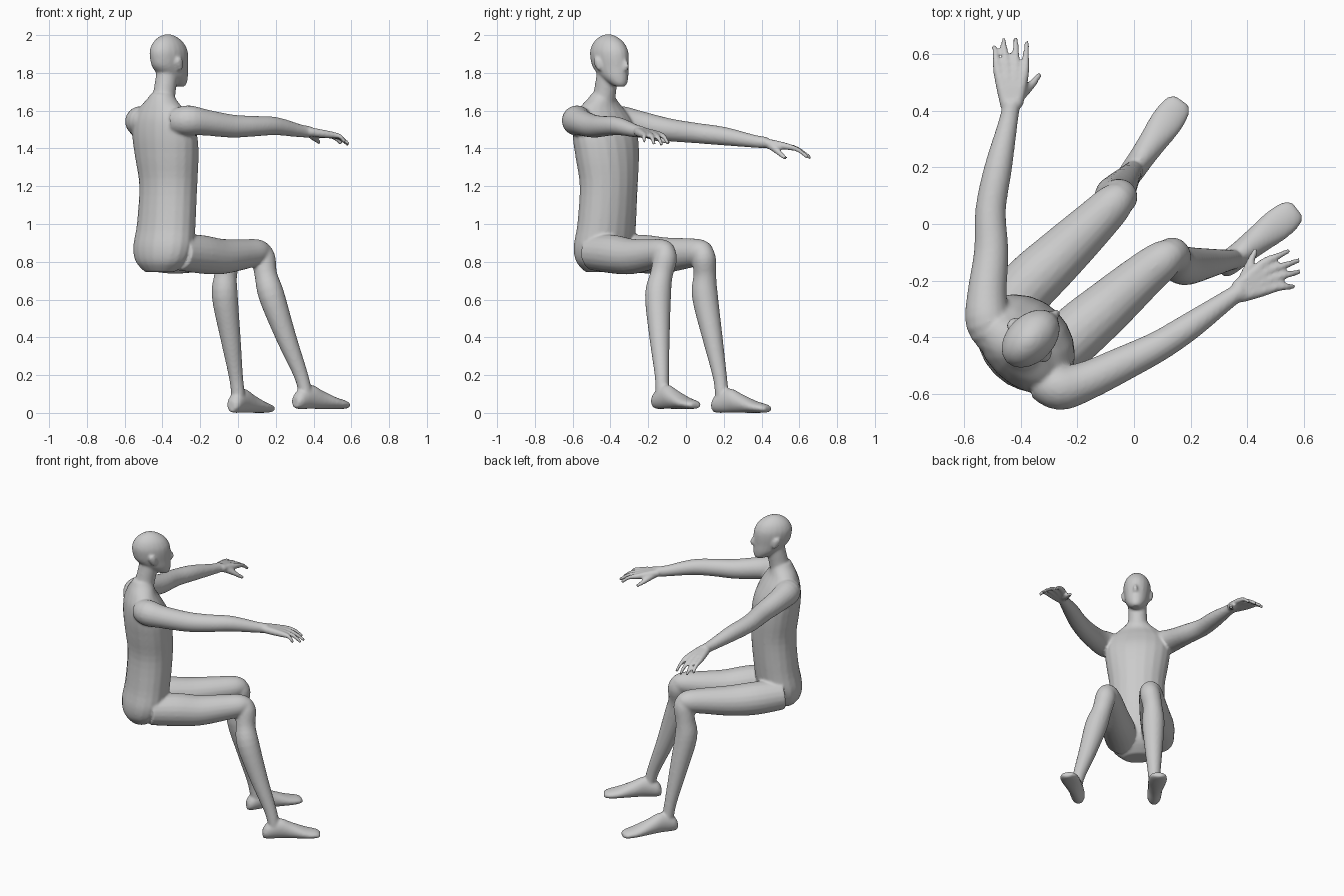
import bpy, bmesh, math
from mathutils import Vector

SIDE = Vector((-1, 1, 0)).normalized()   # figure's left
FWD = Vector((1, 1, 0)).normalized()     # figure's facing direction
ORIGIN = Vector((-0.38, -0.42, 0))       # trunk axis
UP = Vector((0, 0, 1))
bm = bmesh.new()


def spline(rows, steps=4):
    """Smooth interpolation through rows of numbers."""
    out = []
    for i in range(len(rows) - 1):
        p0, p1 = rows[max(i - 1, 0)], rows[i]
        p2, p3 = rows[i + 1], rows[min(i + 2, len(rows) - 1)]
        for k in range(steps):
            t = k / steps
            out.append([0.5 * (2 * b + (c - a) * t + (2 * a - 5 * b + 4 * c - d) * t * t
                               + (3 * b - a - 3 * c + d) * t ** 3)
                        for a, b, c, d in zip(p0, p1, p2, p3)])
    out.append(list(rows[-1]))
    return out


def tube(rows, axis=None, sides=20):
    """Loft ellipses along a path; rows are x, y, z, side radius[, other radius]."""
    rows = spline([r if len(r) == 5 else (*r, r[3]) for r in rows])
    pts = [Vector(r[:3]) for r in rows]
    rings = []
    for i, r in enumerate(rows):
        t = axis or (pts[min(i + 1, len(pts) - 1)] - pts[max(i - 1, 0)]).normalized()
        u = (SIDE - t * SIDE.dot(t)).normalized()
        v = t.cross(u)
        rings.append([bm.verts.new(pts[i] + u * r[3] * math.cos(a) + v * r[4] * math.sin(a))
                      for a in (2 * math.pi * k / sides for k in range(sides))])
    faces = [bm.faces.new(rings[0][::-1]), bm.faces.new(rings[-1])]
    for a, b in zip(rings, rings[1:]):
        for k in range(sides):
            n = (k + 1) % sides
            faces.append(bm.faces.new((a[k], a[n], b[n], b[k])))
    bmesh.ops.recalc_face_normals(bm, faces=faces)


def local(f, s, z):
    return ORIGIN + FWD * f + SIDE * s + UP * z


def stack(rows):
    """Loft of horizontal sections: height, forward shift, half width, half depth."""
    tube([(*local(f, 0, z), a, b) for z, f, a, b in rows], axis=UP)


def foot(heel, toe, z):
    heel, toe = Vector((*heel, z)), Vector((*toe, z))
    shape = [(0, .035, .025, .028), (.08, .05, .042, .05), (.3, .065, .045, .064),
             (.5, .05, .05, .05), (.75, .032, .058, .032), (.93, .024, .05, .023),
             (1, .02, .03, .014)]
    tube([(*(heel.lerp(toe, t) + UP * zc), w, h) for t, zc, w, h in shape],
         axis=(toe - heel).normalized())


def hand(wrist, knuckle, across, tips, thumb):
    wrist, knuckle, across = Vector(wrist), Vector(knuckle), Vector(across)
    for i, tip in enumerate(tips):
        off = across * (i - 1.5)
        k, tip = knuckle + off, Vector(tip)
        mid = k.lerp(tip, 0.5) + UP * 0.012
        tube([(*(wrist + off * 0.35), .024), (*(wrist.lerp(k, .55) + off * .15), .022),
              (*k, .017), (*mid, .0125), (*tip, .010)], sides=12)
    tube([(*wrist, .022), (*thumb[0], .022), (*thumb[1], .015), (*thumb[2], .010)], sides=12)


# Trunk
stack([(.745, -.05, .09, .06), (.80, -.035, .155, .115), (.88, -.02, .18, .138),
       (1.0, 0, .172, .137), (1.2, .015, .168, .138), (1.35, .005, .188, .145),
       (1.46, -.01, .20, .14), (1.55, -.03, .19, .115), (1.615, -.04, .14, .085),
       (1.66, -.035, .085, .07), (1.69, -.03, .06, .06)])
# Neck
stack([(1.58, -.045, .08, .07), (1.68, -.018, .06, .062), (1.76, .0, .057, .06),
       (1.82, .01, .055, .06)])
# Head
stack([(1.728, .10, .025, .028), (1.745, .088, .043, .05), (1.78, .058, .064, .083),
       (1.83, .03, .076, .11), (1.88, .022, .083, .118), (1.92, .018, .082, .115),
       (1.96, .015, .067, .093), (1.99, .012, .04, .055), (2.004, .012, .012, .015)])
# Nose
tube([(*local(.128, 0, 1.875), .010), (*local(.15, 0, 1.838), .012),
      (*local(.14, 0, 1.822), .015)], sides=12)
# Ears
for s in (-1, 1):
    tube([(*local(.025, s * .08, 1.815), .010, .012), (*local(.015, s * .086, 1.85), .012, .024),
          (*local(.01, s * .088, 1.88), .010, .016)], axis=UP, sides=12)

# Left arm
tube([(-.47, -.42, 1.535, .07), (-.515, -.35, 1.545, .08), (-.52, -.25, 1.53, .07),
      (-.505, -.1, 1.50, .061), (-.507, .05, 1.482, .054), (-.48, .2, 1.465, .049),
      (-.445, .36, 1.438, .034), (-.433, .43, 1.43, .031)])
# Right arm
tube([(-.33, -.55, 1.54, .07), (-.262, -.578, 1.548, .08), (-.17, -.555, 1.537, .069),
      (-.03, -.49, 1.518, .061), (.09, -.43, 1.518, .054), (.2, -.36, 1.518, .048),
      (.33, -.268, 1.493, .034), (.38, -.235, 1.488, .031)])
# Hands
hand((-.433, .42, 1.43), (-.434, .545, 1.408), (.032, 0, 0),
     [(-.495, .63, 1.365), (-.462, .655, 1.352), (-.418, .66, 1.348), (-.378, .645, 1.352)],
     [(-.395, .465, 1.405), (-.36, .495, 1.375), (-.333, .53, 1.345)])
hand((.37, -.24, 1.488), (.487, -.178, 1.47), (-.015, .029, 0),
     [(.567, -.222, 1.435), (.588, -.168, 1.422), (.585, -.128, 1.42), (.548, -.095, 1.425)],
     [(.395, -.185, 1.468), (.412, -.135, 1.448), (.432, -.088, 1.43)])

# Left leg: thigh and shin
tube([(-.48, -.34, .85, .095), (-.37, -.215, .84, .102), (-.26, -.11, .835, .094),
      (-.14, .005, .845, .08), (-.07, .075, .85, .069), (-.035, .11, .845, .05)])
tube([(-.06, .085, .875, .048), (-.05, .095, .82, .063), (-.065, .10, .73, .06),
      (-.07, .10, .62, .069), (-.04, .14, .4, .054), (-.012, .178, .2, .038),
      (.0, .19, .1, .036), (.0, .19, .05, .034)])
# Right leg: thigh and shin
tube([(-.31, -.49, .85, .095), (-.2, -.385, .84, .102), (-.09, -.29, .828, .094),
      (.03, -.185, .84, .08), (.105, -.125, .85, .069), (.145, -.095, .845, .05)])
tube([(.12, -.115, .875, .048), (.135, -.11, .82, .063), (.148, -.13, .73, .06),
      (.178, -.148, .62, .069), (.255, -.14, .4, .054), (.333, -.128, .2, .038),
      (.358, -.125, .1, .036), (.36, -.125, .06, .034)])
# Feet
foot((-.035, .145), (.168, .437), 0.0)
foot((.30, -.165), (.577, .053), 0.02)

# Fuse all parts into one continuous skin
mesh = bpy.data.meshes.new("seated_figure")
bm.to_mesh(mesh)
bm.free()
body = bpy.data.objects.new("seated_figure", mesh)
bpy.context.collection.objects.link(body)
fuse = body.modifiers.new("fuse", 'REMESH')
fuse.mode = 'VOXEL'
fuse.voxel_size = 0.008
fuse.use_smooth_shade = True
soften = body.modifiers.new("soften", 'SMOOTH')
soften.factor = 0.5
soften.iterations = 5
